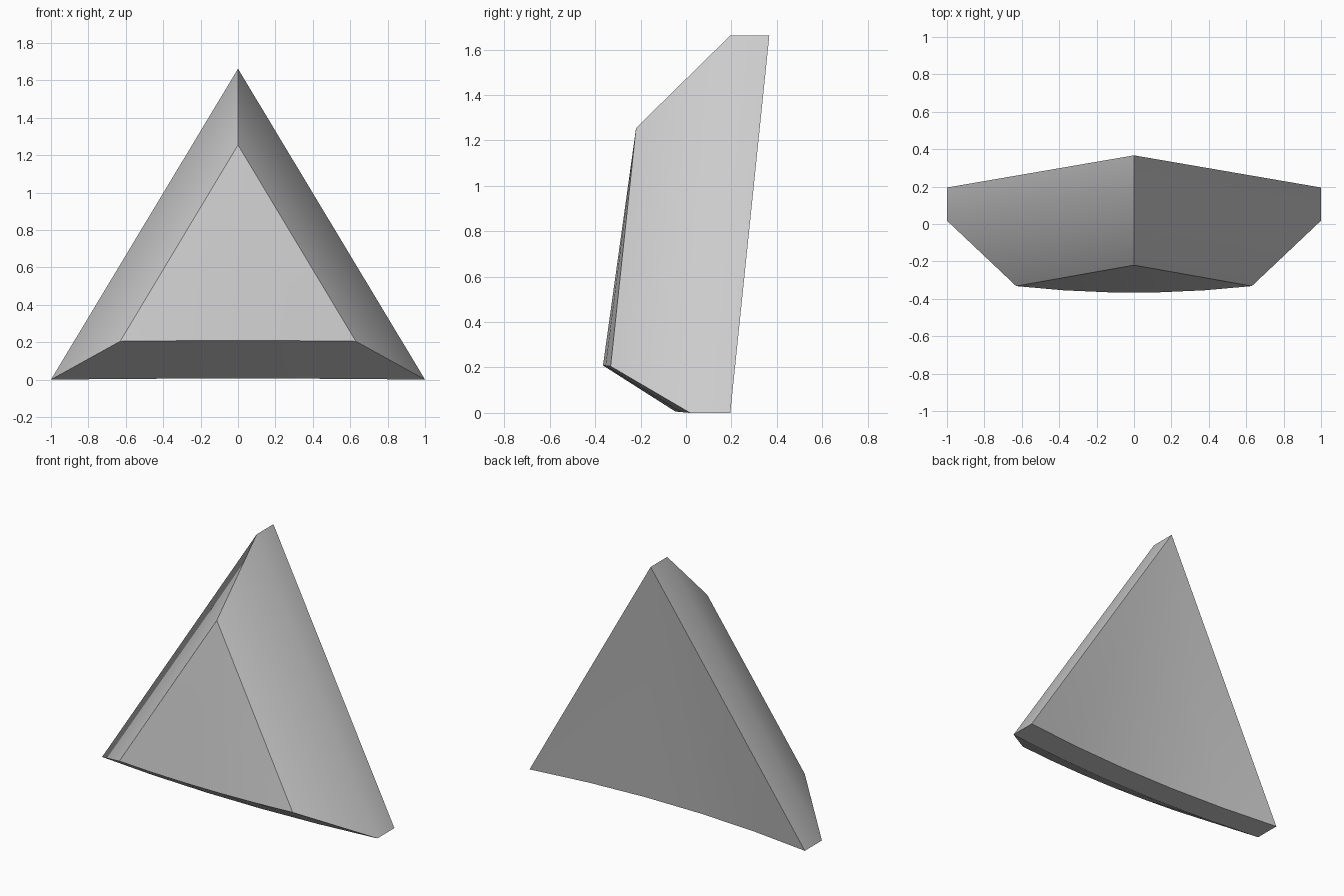
import bpy
import bmesh
import math

cube = bpy.data.objects.get("Cube")
if cube:
    bpy.data.objects.remove(cube, do_unlink=True)

SEGMENTS = 5

# One plain grey for the whole shard
grey = bpy.data.materials.new("light grey")
grey.use_nodes = True
colour = (0.6, 0.6, 0.6, 1)
grey.diffuse_color = colour
grey.node_tree.nodes["Principled BSDF"].inputs["Base Color"].default_value = colour

bm = bmesh.new()


def triangle_loop(half_width, base_y, base_z, bulge, rise, apex_y, apex_z):
    """Triangle outline whose base bows forward; the apex is the last vertex."""
    loop = []
    for i in range(SEGMENTS + 1):
        t = 2 * i / SEGMENTS - 1
        bow = 1 - t * t
        loop.append(bm.verts.new((half_width * t, base_y - bulge * bow, base_z + rise * bow)))
    loop.append(bm.verts.new((0, apex_y, apex_z)))
    return loop


def fan(loop):
    """Close an outline with triangles meeting at the apex."""
    for a, b in zip(loop[:-2], loop[1:-1]):
        bm.faces.new((a, b, loop[-1]))


# Back outline, rim outline and the smaller bevelled front outline
back = triangle_loop(1, 0.195, 0, 0.067, 0.006, 0.367, 1.662)
rim = triangle_loop(1, 0.018, 0, 0.067, 0.006, 0.195, 1.662)
front = triangle_loop(0.63, -0.332, 0.205, 0.035, 0.004, -0.22, 1.255)

# Faces of the front and back, then the rim and bevel bands between them
fan(back)
fan(front)
for outer, inner in ((back, rim), (rim, front)):
    for i in range(len(outer)):
        j = (i + 1) % len(outer)
        bm.faces.new((outer[i], outer[j], inner[j], inner[i]))
bmesh.ops.recalc_face_normals(bm, faces=bm.faces)

mesh = bpy.data.meshes.new("triangular_shard")
bm.to_mesh(mesh)
bm.free()
mesh.materials.append(grey)
shard = bpy.data.objects.new("triangular_shard", mesh)
bpy.context.collection.objects.link(shard)

# Soft rim, sharp front and back borders
bpy.ops.object.select_all(action="DESELECT")
shard.select_set(True)
bpy.context.view_layer.objects.active = shard
bpy.ops.object.shade_smooth_by_angle(angle=math.radians(30))
